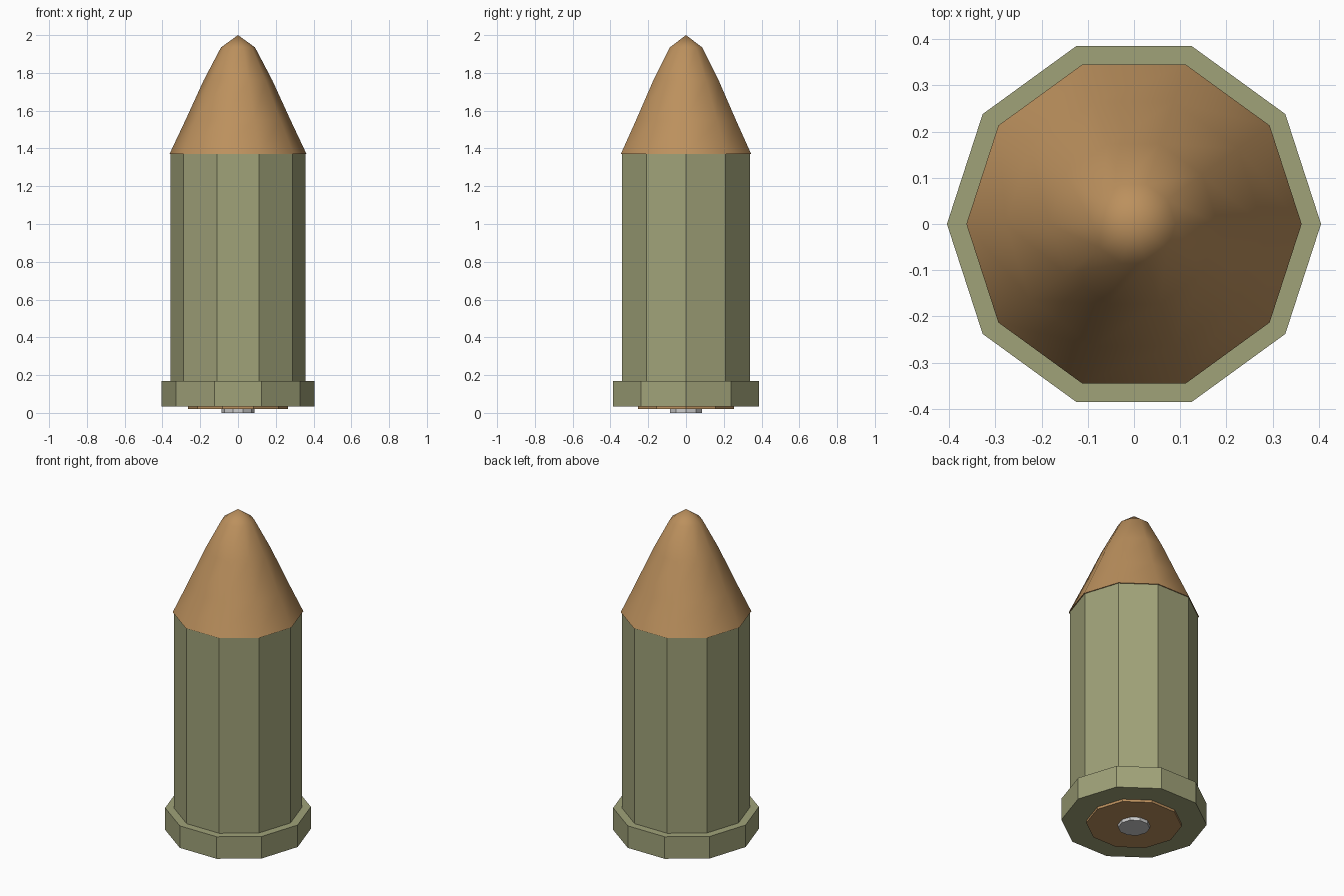
import bpy, bmesh, math

if "Cube" in bpy.data.objects:
    bpy.data.objects.remove(bpy.data.objects["Cube"])

SIDES = 10

def material(name, color):
    m = bpy.data.materials.new(name)
    m.diffuse_color = (*color, 1)
    m.use_nodes = True
    m.node_tree.nodes["Principled BSDF"].inputs["Base Color"].default_value = m.diffuse_color
    return m

def lathe(name, profile, mat=None, smooth=False):
    """Revolve (radius, z) points, bottom to top; radius 0 gives a pole, open ends are capped."""
    bm = bmesh.new()
    rings = []
    for r, z in profile:
        if r == 0:
            rings.append([bm.verts.new((0, 0, z))])
        else:
            rings.append([bm.verts.new((r * math.cos(math.tau * i / SIDES),
                                        r * math.sin(math.tau * i / SIDES), z))
                          for i in range(SIDES)])
    for a, b in zip(rings, rings[1:]):
        for i in range(SIDES):
            j = (i + 1) % SIDES
            if len(b) == 1:
                f = bm.faces.new((a[i], a[j], b[0]))
            else:
                f = bm.faces.new((a[i], a[j], b[j], b[i]))
            f.smooth = smooth
    for ring in (rings[0], rings[-1]):
        if len(ring) > 1:
            bm.faces.new(ring)
    bmesh.ops.recalc_face_normals(bm, faces=bm.faces)
    me = bpy.data.meshes.new(name)
    bm.to_mesh(me)
    bm.free()
    ob = bpy.data.objects.new(name, me)
    bpy.context.collection.objects.link(ob)
    if mat:
        me.materials.append(mat)
    if smooth:
        bpy.context.view_layer.objects.active = ob
        ob.select_set(True)
        bpy.ops.object.shade_smooth_by_angle(angle=math.radians(50))
        ob.select_set(False)
    return ob

olive = material("olive", (0.35, 0.36, 0.19))
copper = material("copper", (0.50, 0.28, 0.11))

# Casing with its wider base rim
lathe("casing", [(0.405, 0.035), (0.405, 0.17), (0.357, 0.17), (0.357, 1.37)], olive)
# Pointed tip, slightly wider than the casing mouth
lathe("tip", [(0.363, 1.37), (0.278, 1.55), (0.182, 1.76), (0.09, 1.935), (0, 2.0)],
      copper, smooth=True)
# Base disc and central grey cap
lathe("base_disc", [(0.266, 0.02), (0.266, 0.037)], copper)
lathe("primer_cap", [(0.088, 0.0), (0.088, 0.022)])
